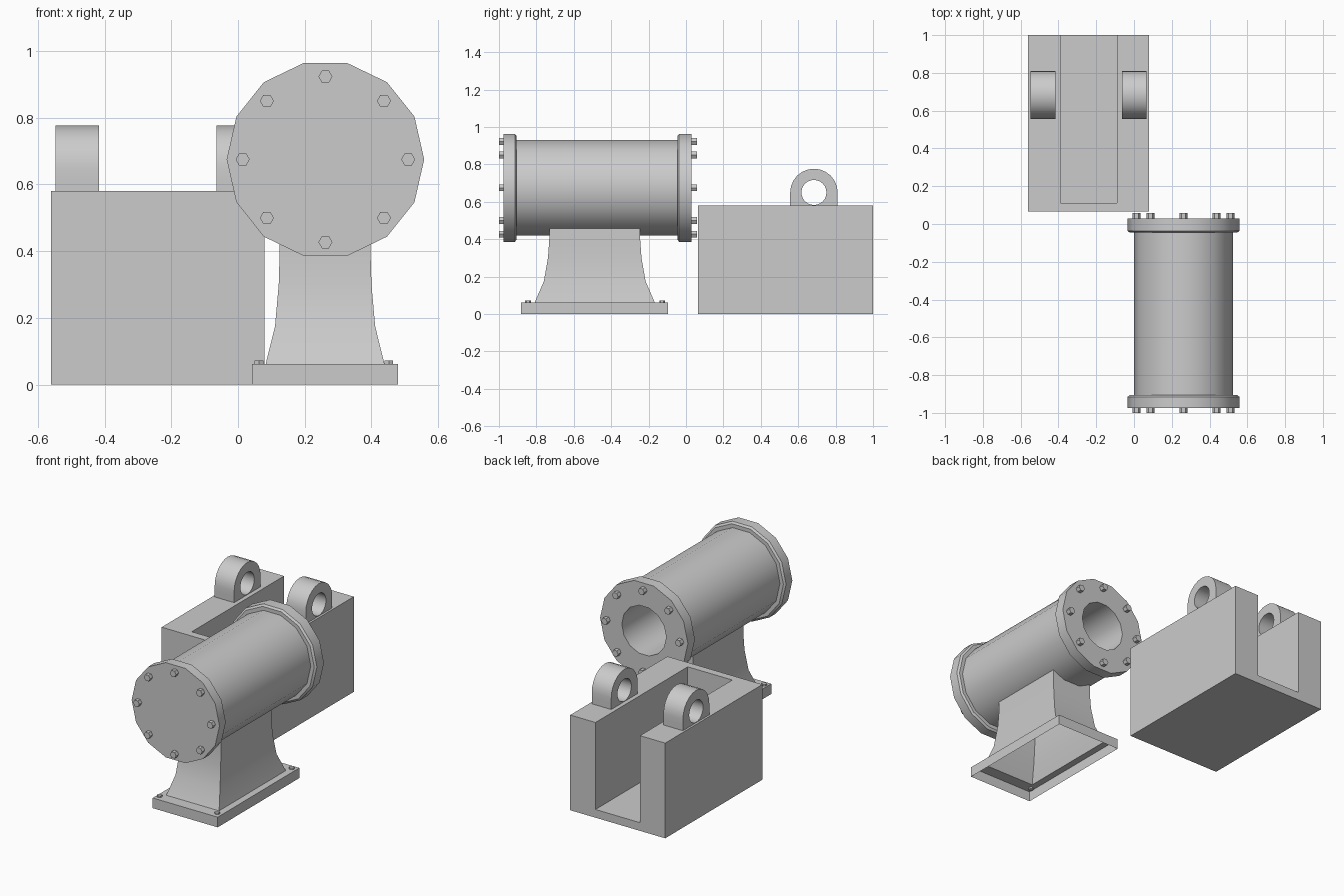
import bpy, bmesh
from math import sin, cos, pi, radians
from mathutils import Matrix

if "Cube" in bpy.data.objects:
    bpy.data.objects.remove(bpy.data.objects["Cube"])

CX, CZ = 0.262, 0.675      # axis of the barrel


def finish(name, bm, smooth=True):
    bmesh.ops.recalc_face_normals(bm, faces=bm.faces)
    me = bpy.data.meshes.new(name)
    bm.to_mesh(me)
    bm.free()
    ob = bpy.data.objects.new(name, me)
    bpy.context.collection.objects.link(ob)
    if smooth:
        bpy.ops.object.select_all(action='DESELECT')
        bpy.context.view_layer.objects.active = ob
        ob.select_set(True)
        bpy.ops.object.shade_smooth_by_angle(angle=radians(30))
    return ob


def loft(bm, rings, closed=False):
    """Join equal-length rings of points with quads."""
    vs = [[bm.verts.new(p) for p in r] for r in rings]
    n = len(vs[0])
    pairs = list(zip(vs, vs[1:])) + ([(vs[-1], vs[0])] if closed else [])
    for a, b in pairs:
        for i in range(n):
            j = (i + 1) % n
            bm.faces.new((a[i], a[j], b[j], b[i]))
    return vs


def rect(hx, hy, z, cx=0.261, cy=-0.488):
    return [(cx + sx * hx, cy + sy * hy, z)
            for sx, sy in ((-1, -1), (1, -1), (1, 1), (-1, 1))]


def hex_bolts(name, places, radius, height, rot):
    bm = bmesh.new()
    for p in places:
        bmesh.ops.create_cone(bm, cap_ends=True, segments=6, radius1=radius,
                              radius2=radius, depth=height,
                              matrix=Matrix.Translation(p) @ rot)
    finish(name, bm, smooth=False)


# Barrel with two flanges and a bore open at the back (14-sided lathe)
profile = [(0.296, -0.975), (0.296, -0.915), (0.284, -0.906), (0.261, -0.906),
           (0.261, -0.046), (0.284, -0.046), (0.296, -0.037), (0.296, 0.03),
           (0.15, 0.03), (0.15, -0.90)]
bm = bmesh.new()
rings = loft(bm, [[(CX + r * cos(2 * pi * i / 14), y, CZ + r * sin(2 * pi * i / 14))
                   for i in range(14)] for r, y in profile])
bm.faces.new(rings[0])
bm.faces.new(rings[-1])
finish("barrel", bm)

# Flange bolts, eight per end
turn = Matrix.Rotation(pi / 2, 4, 'Y') @ Matrix.Rotation(pi / 2, 4, 'X')
turn = Matrix.Rotation(pi / 2, 4, 'X') @ Matrix.Rotation(pi / 2, 4, 'Z')
for name, y in (("front_flange_bolts", -0.98), ("back_flange_bolts", 0.038)):
    spots = [(CX + 0.248 * cos(k * pi / 4), y, CZ + 0.248 * sin(k * pi / 4))
             for k in range(8)]
    hex_bolts(name, spots, 0.021, 0.04, turn)

# Hollow pedestal: base skirt, ledge and flared column, open underneath
bm = bmesh.new()
loft(bm, [rect(0.219, 0.393, 0.0), rect(0.219, 0.393, 0.062),
          rect(0.178, 0.321, 0.062), rect(0.150, 0.272, 0.175),
          rect(0.139, 0.250, 0.30), rect(0.136, 0.243, 0.40),
          rect(0.136, 0.243, 0.46)])
finish("pedestal", bm)

# Pedestal anchor bolts
hex_bolts("pedestal_bolts",
          [(x, y, 0.063) for x in (0.063, 0.452) for y in (-0.845, -0.128)],
          0.015, 0.02, Matrix.Identity(4))

# Block with a channel open at the top and back: U-shaped plan on a floor
plan = [(-0.56, 0.065), (0.08, 0.065), (0.08, 1.0), (-0.09, 1.0),
        (-0.09, 0.112), (-0.39, 0.112), (-0.39, 1.0), (-0.56, 1.0)]
F = 0.05
bm = bmesh.new()
top = [bm.verts.new((x, y, 0.58)) for x, y in plan]
low = [bm.verts.new((x, y, F)) for x, y in plan[3:7]]
base = [bm.verts.new((x, y, 0.0)) for x, y in (plan[0], plan[1], plan[2], plan[7])]
bm.faces.new(top)
bm.faces.new(base)
bm.faces.new(low)
for i in range(3):
    bm.faces.new((top[3 + i], top[4 + i], low[i + 1], low[i]))
bm.faces.new((top[0], top[1], base[1], base[0]))
bm.faces.new((top[1], top[2], base[2], base[1]))
bm.faces.new((top[7], top[0], base[0], base[3]))
bm.faces.new((top[2], top[3], low[0], low[3], top[6], top[7], base[3], base[2]))
finish("channel_block", bm, smooth=False)

# Pierced lugs on the channel walls
R, HOLE, LY, LZ, N = 0.127, 0.067, 0.684, 0.65, 24


def lug_outline(a):
    c, s = cos(a), sin(a)
    if s >= -1e-6:
        return R * c, R * s
    k = min(R / max(abs(c), 1e-6), R * 0.5774 / -s)
    return k * c, k * s


angles = [2 * pi * i / N for i in range(N)]
outer = [lug_outline(a) for a in angles]
inner = [(HOLE * cos(a), HOLE * sin(a)) for a in angles]
for name, x0, x1 in (("left_lug", -0.547, -0.416), ("right_lug", -0.064, 0.067)):
    bm = bmesh.new()
    loft(bm, [[(x, LY + y, LZ + z) for y, z in pts]
              for x, pts in ((x0, outer), (x1, outer), (x1, inner), (x0, inner))],
         closed=True)
    finish(name, bm)
